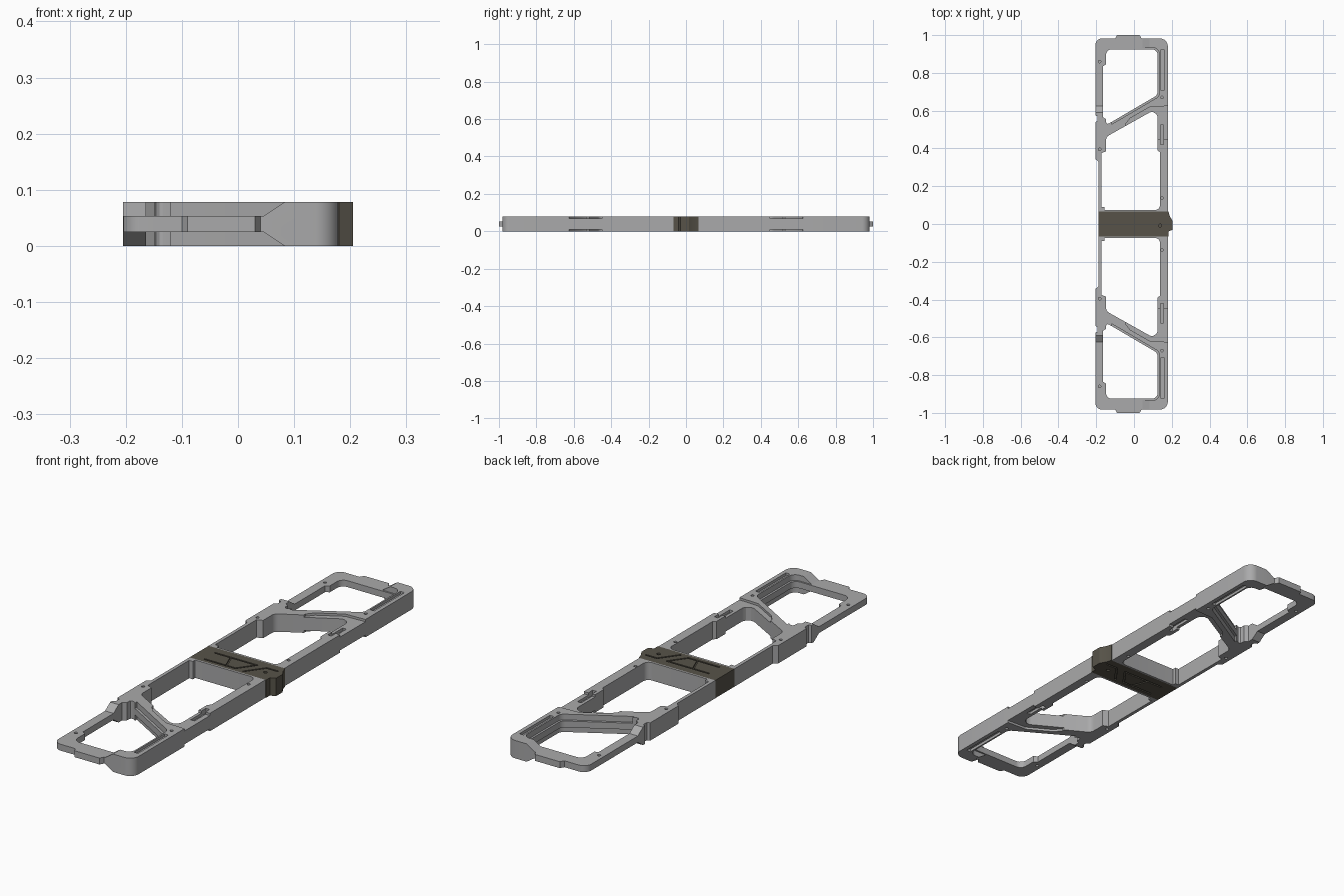
import bpy, bmesh, math
from mathutils import Vector

if "Cube" in bpy.data.objects:
    bpy.data.objects.remove(bpy.data.objects["Cube"])

H = 0.078           # full height
LO, HI = 0.025, 0.053   # thin band of the stepped ends


def material(name, col):
    m = bpy.data.materials.new(name)
    m.diffuse_color = (*col, 1)
    m.use_nodes = True
    m.node_tree.nodes["Principled BSDF"].inputs["Base Color"].default_value = m.diffuse_color
    return m


grey = material("light grey metal", (0.40, 0.40, 0.405))
taupe = material("dark taupe", (0.095, 0.086, 0.066))


def rounded(pts, n=5):
    """Points are (x, y) or (x, y, radius); radius corners become arcs."""
    out = []
    for i, p in enumerate(pts):
        c = Vector(p[:2])
        if len(p) < 3:
            out.append(c)
            continue
        a = (Vector(pts[i - 1][:2]) - c).normalized()
        b = (Vector(pts[(i + 1) % len(pts)][:2]) - c).normalized()
        half = a.angle(b) / 2
        t = p[2] / math.tan(half)
        p0, p1 = c + a * t, c + b * t
        mid = c + (a + b).normalized() * p[2] / math.sin(half)
        for k in range(n + 1):
            v = p0.lerp(p1, k / n) - mid
            out.append(mid + v.normalized() * p[2])
    return out


def prism(name, pts, a, b, mat, axis="z"):
    """Extrude a profile from a to b along an axis."""
    place = {"z": lambda u, v, w: (u, v, w),
             "x": lambda u, v, w: (w, u, v),
             "y": lambda u, v, w: (u, w, v)}[axis]
    bm = bmesh.new()
    f = bm.faces.new([bm.verts.new(place(p[0], p[1], a)) for p in rounded(pts)])
    r = bmesh.ops.extrude_face_region(bm, geom=[f])
    d = Vector(place(0, 0, b - a))
    bmesh.ops.translate(bm, vec=d, verts=[g for g in r["geom"] if isinstance(g, bmesh.types.BMVert)])
    bmesh.ops.recalc_face_normals(bm, faces=bm.faces)
    me = bpy.data.meshes.new(name)
    bm.to_mesh(me)
    bm.free()
    me.materials.append(mat)
    ob = bpy.data.objects.new(name, me)
    bpy.context.collection.objects.link(ob)
    return ob


def apply_mods(ob):
    dg = bpy.context.evaluated_depsgraph_get()
    me = bpy.data.meshes.new_from_object(ob.evaluated_get(dg))
    ob.modifiers.clear()
    ob.data = me


def cut(ob, pts, a, b, axis="z"):
    c = prism("cutter", pts, a, b, ob.data.materials[0], axis)
    c.hide_render = True
    m = ob.modifiers.new("cut", "BOOLEAN")
    m.operation, m.solver, m.object = "DIFFERENCE", "EXACT", c
    apply_mods(ob)
    bpy.data.objects.remove(c)


def cut_both(ob, pts, depth):
    """Same pocket in the top and the underside."""
    cut(ob, pts, H - depth, H + 0.05)
    cut(ob, pts, -0.05, depth)


def rect(x0, x1, y0, y1):
    return [(x0, y0), (x1, y0), (x1, y1), (x0, y1)]


def disc(x, y, r, n=12):
    return [(x + r * math.cos(k * math.tau / n), y + r * math.sin(k * math.tau / n)) for k in range(n)]


def smooth(ob):
    bpy.ops.object.select_all(action="DESELECT")
    ob.select_set(True)
    bpy.context.view_layer.objects.active = ob
    bpy.ops.object.shade_smooth_by_angle(angle=math.radians(25))


# Frame: one half, mirrored later
frame = prism("frame", [
    (-0.188, 0.066), (-0.188, 0.33), (-0.205, 0.345), (-0.205, 0.54), (-0.192, 0.545),
    (-0.192, 0.57), (-0.205, 0.575), (-0.205, 0.982, 0.035), (-0.1, 0.982), (-0.09, 1.0),
    (0.03, 1.0), (0.04, 0.982), (0.179, 0.982, 0.04), (0.179, 0.066)], 0, H, grey)

# Middle window and end window
cut(frame, [(-0.155, 0.074), (0.137, 0.074, 0.025), (0.137, 0.38), (0.125, 0.39),
            (0.125, 0.614, 0.03), (-0.148, 0.461, 0.03), (-0.148, 0.385),
            (-0.173, 0.375), (-0.173, 0.09), (-0.155, 0.09)], -0.1, 0.2)
cut(frame, [(-0.148, 0.523, 0.01), (0.125, 0.683, 0.03), (0.125, 0.925, 0.03),
            (-0.148, 0.925, 0.03), (-0.148, 0.845), (-0.164, 0.835),
            (-0.164, 0.565), (-0.148, 0.555)], -0.1, 0.2)

# Ledge inside the end window
ledge = [(-0.12, 0.527), (0.134, 0.676, 0.03), (0.134, 0.932, 0.03), (-0.12, 0.932)]
cut(frame, ledge, HI, 0.2)
cut(frame, ledge, -0.1, LO)

# Thin stepped ends with sloped transitions, top and underside
for edge, face, far in ((HI, H, 0.2), (LO, 0, -0.1)):
    over = face + (face - edge)
    cut(frame, [(1.1, edge), (0.625, edge), (0.59, face), (0.555, over), (0.555, far), (1.1, far)],
        -0.3, -0.13, "x")
    cut(frame, [(-0.3, edge), (0.045, edge), (0.083, face), (0.121, over), (0.121, far), (-0.3, far)],
        0.915, 1.1, "y")

# Shallow recess across the right rail and the diagonal rib
cut_both(frame, [(-0.045, 0.50), (-0.045, 0.53), (-0.02, 0.56), (0.085, 0.62),
                 (0.3, 0.63), (0.3, 0.45), (0.1, 0.45)], 0.01)

# Rail slots and screw holes
cut_both(frame, rect(0.141, 0.161, 0.71, 0.92), 0.012)
cut_both(frame, rect(0.139, 0.157, 0.42, 0.525), 0.022)
for x, y in ((-0.182, 0.86), (0.148, 0.67), (-0.182, 0.395), (0.148, 0.138)):
    cut_both(frame, disc(x, y, 0.007), 0.035)

m = frame.modifiers.new("mirror", "MIRROR")
m.use_axis = (False, True, False)
apply_mods(frame)
smooth(frame)

# Centre collar with a faceted bump on the right side
collar = prism("centre_collar", [
    (-0.188, -0.066), (0.182, -0.066), (0.182, -0.04), (0.205, -0.03), (0.205, 0.015),
    (0.19, 0.04), (0.182, 0.066), (-0.188, 0.066)], 0, H, taupe)


def groove(p, q, w=0.007):
    p, q = Vector(p), Vector(q)
    d = (q - p).normalized() * w / 2
    n = Vector((-d.y, d.x))
    cut_both(collar, [p - d - n, q + d - n, q + d + n, p - d + n], 0.006)


# Engraved line pattern
for p, q in (((-0.128, 0.027), (0.072, 0.027)), ((-0.053, 0.027), (-0.025, -0.045)),
             ((-0.128, -0.045), (0.02, -0.045)), ((0.02, -0.045), (0.072, 0.027)),
             ((0.062, -0.05), (0.12, 0.028)), ((0.12, 0.028), (0.172, 0.028))):
    groove(p, q)
cut_both(collar, disc(0.138, -0.008, 0.008), 0.02)
smooth(collar)
